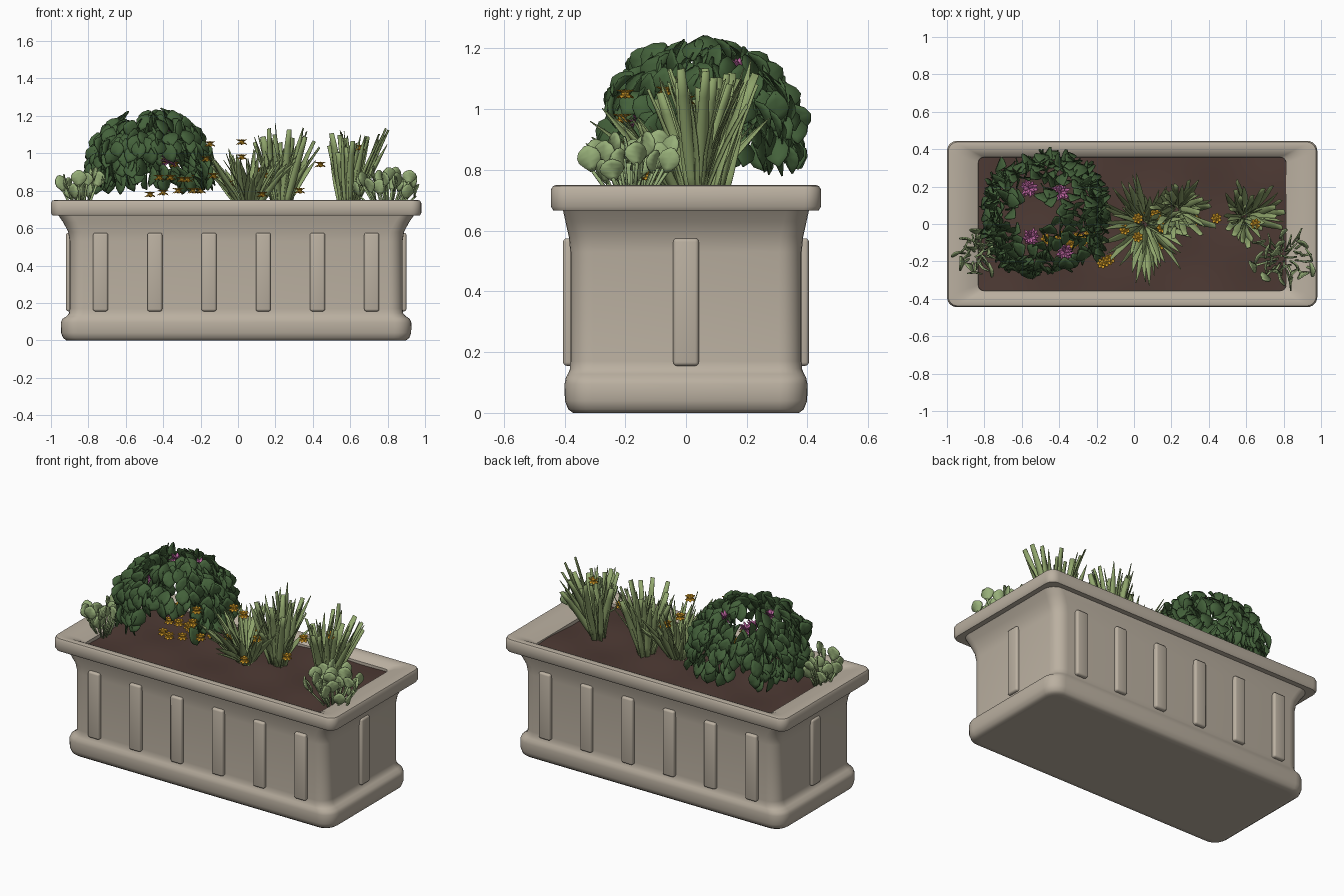
import bpy, bmesh, math, random
from math import sin, cos, pi, radians
from mathutils import Vector as V

random.seed(7)
R = random.uniform
cube = bpy.data.objects.get("Cube")
if cube:
    bpy.data.objects.remove(cube, do_unlink=True)


def material(name, rgb):
    m = bpy.data.materials.new(name)
    m.use_nodes = True
    m.diffuse_color = (*rgb, 1)
    m.node_tree.nodes["Principled BSDF"].inputs["Base Color"].default_value = (*rgb, 1)
    return m


STONE = material("warm_stone", (0.495, 0.435, 0.355))
SOIL = material("brown_soil", (0.075, 0.042, 0.034))
DARK = material("dark_green", (0.057, 0.12, 0.043))
BLADE = material("sage_green", (0.28, 0.38, 0.15))
PALE = material("pale_green", (0.31, 0.43, 0.19))
ORANGE = material("orange", (0.65, 0.33, 0.02))
PINK = material("pink", (0.5, 0.13, 0.35))


def finish(bm, name, mat, angle=40, thick=0):
    me = bpy.data.meshes.new(name)
    bm.to_mesh(me)
    bm.free()
    me.materials.append(mat)
    ob = bpy.data.objects.new(name, me)
    bpy.context.collection.objects.link(ob)
    bpy.ops.object.select_all(action="DESELECT")
    ob.select_set(True)
    bpy.context.view_layer.objects.active = ob
    bpy.ops.object.shade_smooth_by_angle(angle=radians(angle))
    if thick:
        mod = ob.modifiers.new("leaf_thickness", "SOLIDIFY")
        mod.thickness = thick
        mod.offset = 0


# Leaf outlines as relative widths from root to tip
OVAL = (0.15, 0.75, 1, 0.8, 0.05)
PADDLE = (0.2, 0.6, 0.95, 1, 0.8, 0.2)
SWORD = (0.6, 0.9, 1, 0.85, 0.55, 0.05)
BLUNT = (0.6, 0.85, 1, 0.95, 0.8, 0.6)
STEM = (1, 1, 1)


def leaf(bm, base, d, n, length, width, shape, bow=0.0, fold=0.15):
    """Folded strip along d, facing n, bowed towards n."""
    d = d.normalized()
    side = d.cross(n).normalized()
    n = side.cross(d)
    rows = []
    for i, w in enumerate(shape):
        t = i / (len(shape) - 1)
        c = base + d * length * t + n * bow * sin(pi * t)
        s = side * width * w / 2
        rows.append([bm.verts.new(p) for p in (c - s, c - n * fold * width * w, c + s)])
    for a, b in zip(rows, rows[1:]):
        for k in (0, 1):
            bm.faces.new((a[k], a[k + 1], b[k + 1], b[k]))


def polar(a):
    return V((cos(a), sin(a), 0))


# Planter: stacked rounded rectangles (height, half width, half depth, corner)
CX = -0.01
RINGS = [(0, .88, .345, .06), (0, .908, .372, .07), (.012, .925, .388, .08), (.04, .936, .399, .09),
         (.095, .937, .4, .09), (.115, .928, .396, .085), (.128, .908, .389, .08),
         (.145, .893, .382, .075), (.17, .89, .381, .075), (.53, .89, .381, .075),
         (.58, .898, .386, .075), (.63, .924, .397, .075), (.667, .95, .405, .075),
         (.667, .982, .437, .05), (.68, .99, .445, .055), (.735, .99, .445, .055),
         (.747, .983, .438, .05), (.75, .97, .428, .045), (.747, .915, .4, .04),
         (.735, .865, .376, .035), (.715, .823, .357, .03), (.65, .82, .355, .03)]
bm = bmesh.new()
loops = []
for z, hx, hy, r in RINGS:
    loop = []
    for q, (sx, sy) in enumerate(((1, 1), (-1, 1), (-1, -1), (1, -1))):
        for k in range(7):
            p = polar(q * pi / 2 + k * pi / 12) * r
            loop.append(bm.verts.new((CX + sx * (hx - r) + p.x, sy * (hy - r) + p.y, z)))
    loops.append(loop)
for a, b in zip(loops, loops[1:]):
    for i in range(len(a)):
        j = (i + 1) % len(a)
        bm.faces.new((a[i], a[j], b[j], b[i]))
bm.faces.new(loops[0][::-1])
finish(bm, "planter_box", STONE)

# Raised upright panels on all four sides
spots = [(-0.735 + 0.29 * i, s * 0.385, 0.08, 0.04) for i in range(6) for s in (-1, 1)]
spots += [(CX + s * 0.89, 0, 0.04, 0.084) for s in (-1, 1)]
for x, y, w, d in spots:
    bm = bmesh.new()
    bmesh.ops.create_cube(bm, size=1)
    for v in bm.verts:
        v.co = V((x + v.co.x * w, y + v.co.y * d, 0.365 + v.co.z * 0.42))
    bmesh.ops.bevel(bm, geom=bm.edges[:], offset=0.012, segments=3, affect="EDGES", profile=0.5)
    finish(bm, "raised_panel", STONE)

# Gently uneven soil
bm = bmesh.new()
bmesh.ops.create_grid(bm, x_segments=40, y_segments=18, size=1)
for v in bm.verts:
    x, y = CX + v.co.x * 0.822, v.co.y * 0.357
    v.co = V((x, y, 0.7 + 0.008 * sin(9 * x + 4 * y) * cos(11 * y - 3 * x)))
finish(bm, "soil", SOIL)

# Leafy bush: hollow dome of hanging leaves, open low at the front and around each blossom
C = V((-0.475, 0.045, 0.92))
BLOOMS = [V(p) for p in ((-.56, .19, 1.11), (-.39, .17, 1.13), (-.55, -.07, 1.09), (-.37, -.15, .95))]
HOLLOW = V((-0.58, 0.04, 1))
bm = bmesh.new()
count = 370
for i in range(count):
    a = i * pi * (3 - math.sqrt(5))
    sz = -0.3 + 1.28 * i / count
    rad = math.sqrt(1 - sz * sz) * (1 + 0.05 * cos(4 * a - pi))
    out = polar(a)
    p = C + V((out.x * rad * 0.325, out.y * rad * 0.33, sz * 0.29)) * R(0.86, 1.04)
    front_gap = out.dot(polar(radians(-68))) > 0.87 and sz < 0.28
    back_gap = out.dot(polar(radians(115))) > 0.97 and sz < 0.12
    near = any((p - b).xy.length < 0.055 and p.z > b.z - 0.03 for b in BLOOMS)
    if front_gap or back_gap or near or (p - HOLLOW).xy.length < 0.06:
        continue
    face = polar(a + R(-1.2, 1.2)) + V((0, 0, R(-0.1, 0.3)))
    d = V((0, 0, -1)) + out * R(0.1, 0.7) + polar(R(0, 6.28)) * 0.35
    leaf(bm, p - d.normalized() * 0.045, d, face, R(0.09, 0.12), R(0.075, 0.095), OVAL, 0.016)
finish(bm, "bush_leaves", DARK, 60, 0.004)

# Pink blossoms made from small radiating petals
bm = bmesh.new()
for b in BLOOMS:
    for i in range(44):
        d = polar(i * 2.4) + V((0, 0, R(-0.5, 1.4)))
        leaf(bm, b, d, V((0, 0, 1)), R(0.038, 0.056), 0.016, OVAL, 0.004)
finish(bm, "pink_blossoms", PINK, 40, 0.002)

# Sword-leaved clumps: root, tip spread ranges in x and y, tip height range, share of short tips
CLUMPS = [("spreading_grass", (.06, .0), (-.24, .25), (-.33, .25), (.13, .37), 50, (SWORD,)),
          ("upright_grass_middle", (.23, .08), (-.13, .22), (-.14, .16), (.22, .49), 34, (SWORD, BLUNT)),
          ("upright_grass_left", (.59, .04), (-.09, .24), (-.14, .2), (.24, .49), 32, (BLUNT, SWORD, BLUNT))]
for name, root, xs, ys, hs, n, shapes in CLUMPS:
    bm = bmesh.new()
    for i in range(n):
        o, k = polar(i * 2.4), math.sqrt(R(0.12, 1))
        tip = V((o.x * k * (xs[1] if o.x > 0 else -xs[0]),
                 o.y * k * (ys[1] if o.y > 0 else -ys[0]), 0))
        top = hs[1] - (hs[1] - hs[0]) * (R(0, 0.5) + 0.5 * k * k * R(0.2, 1))
        base = V((*root, 0.69)) + o * R(0.005, 0.04)
        d = tip + V((0, 0, top))
        face = V((0, 0, 1)) - o * 0.6 + V((-o.y, o.x, 0)) * R(-1.5, 1.5)
        leaf(bm, base, d, face, d.length, R(0.034, 0.048), shapes[i % len(shapes)], R(0.004, 0.02), 0.12)
    finish(bm, name, BLADE, 40, 0.003)

# Round-leaved succulents in the front corners
for name, cx, cy, rx, ry, n in (("succulent_right", -.84, -.16, .1, .11, 20),
                                ("succulent_left", .8, -.18, .16, .14, 27)):
    bm = bmesh.new()
    for i in range(n):
        o, k = polar(i * 2.4), math.sqrt((i + 0.5) / n)
        top = V((cx + o.x * rx * k, cy + o.y * ry * k, R(0.75, 0.86)))
        base = V((cx + o.x * rx * 0.4 * k, cy + o.y * ry * 0.4 * k, 0.69))
        d = top - base
        face = polar(R(0, 6.28))
        leaf(bm, base, d, face, d.length + 0.01, 0.01, STEM)
        leaf(bm, top, V((0, 0, 1)) + o * R(0, 0.4), face,
             R(0.07, 0.09), R(0.065, 0.085), PADDLE, 0.008, 0.06)
    finish(bm, name, PALE, 60, 0.007)

# Small chunky orange flowers among the foliage
FLOWERS = [(-.47, -.08, .78), (-.4, -.12, .79), (-.36, -.08, .87), (-.34, -.1, .94), (-.3, -.07, .86),
           (-.24, -.05, .8), (-.22, -.04, .87), (-.15, -.2, 1.05), (-.13, -.19, .88), (-.2, .02, .8),
           (-.42, -.09, .87), (-.38, -.06, .96), (-.32, -.1, .8), (-.27, -.09, .86), (-.17, -.21, .97),
           (.02, -.07, 1.06), (.02, .03, .98), (.12, .05, .91), (.15, -.02, .88), (.13, -.12, .78),
           (.33, .02, .8), (.44, .03, .94), (.65, .0, 1.03), (-.05, -.03, .84), (.08, .06, .8)]
bm = bmesh.new()
for p in map(V, FLOWERS):
    for j in range(7):
        for lift in (0.45, -0.45):
            d = polar(j * 2 * pi / 7 + lift) + V((0, 0, lift))
            leaf(bm, p, d, V((0, 0, 1)), 0.033, 0.021, OVAL, 0.003)
    bmesh.ops.create_icosphere(bm, subdivisions=1, radius=0.015)
    bmesh.ops.translate(bm, verts=bm.verts[-12:], vec=p)
finish(bm, "orange_flowers", ORANGE, 40, 0.002)
